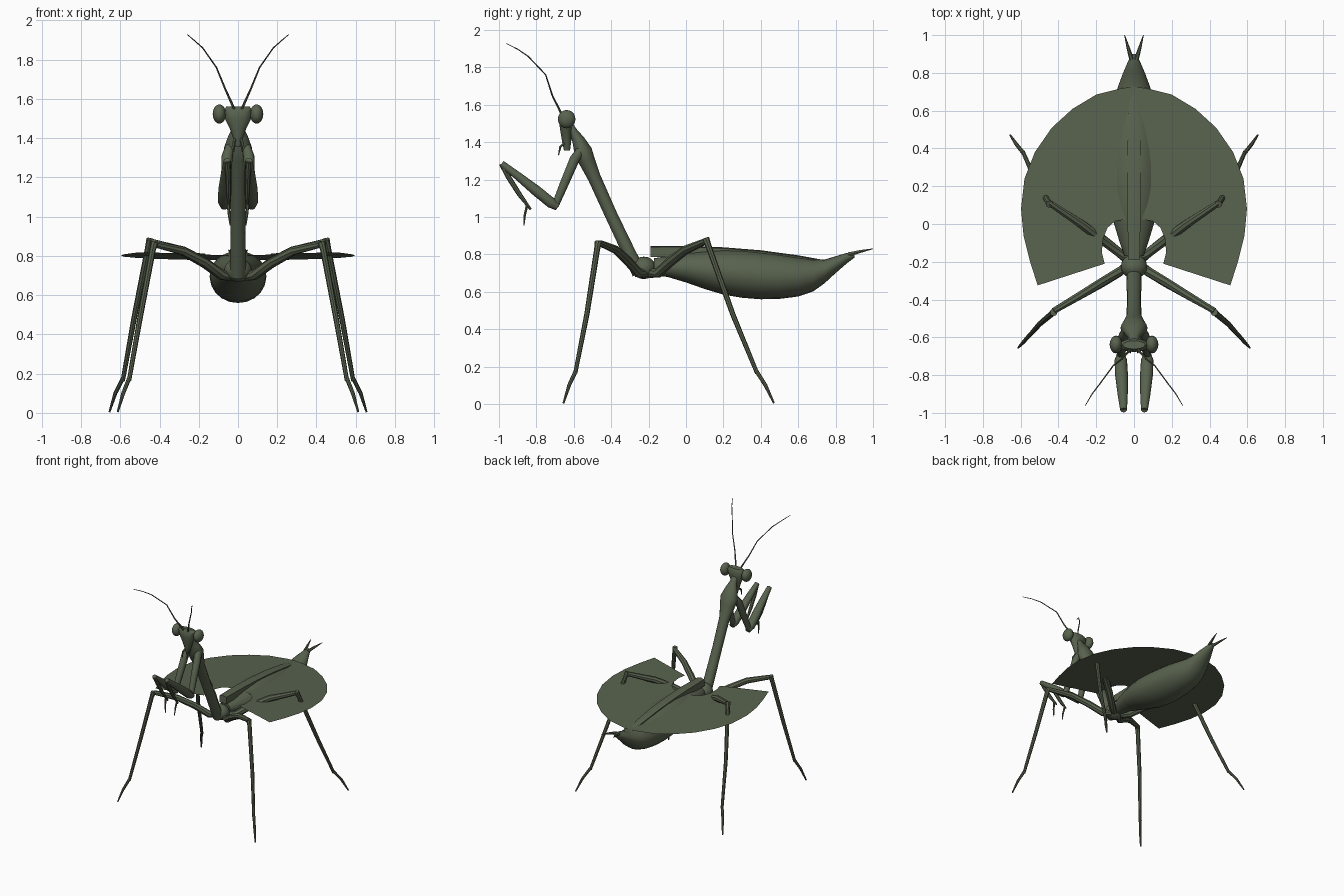
import bpy, bmesh, math
from mathutils import Vector

green = bpy.data.materials.new("olive_green")
green.diffuse_color = (0.098, 0.122, 0.076, 1)


def finish(name, bm, angle=40):
    bmesh.ops.recalc_face_normals(bm, faces=bm.faces)
    me = bpy.data.meshes.new(name)
    bm.to_mesh(me)
    bm.free()
    ob = bpy.data.objects.new(name, me)
    bpy.context.collection.objects.link(ob)
    me.materials.append(green)
    bpy.ops.object.select_all(action='DESELECT')
    ob.select_set(True)
    bpy.context.view_layer.objects.active = ob
    bpy.ops.object.shade_smooth_by_angle(angle=math.radians(angle))
    return ob


def loft(name, stations, sides=10, upright=False):
    """Skin elliptical rings; each station is (x, y, z, side radius, other radius)."""
    pts = [Vector(s[:3]) for s in stations]
    bm = bmesh.new()
    rings = []
    for i, s in enumerate(stations):
        d = (pts[min(i + 1, len(pts) - 1)] - pts[max(i - 1, 0)]).normalized()
        if upright:
            d = Vector((0, 1, 0))
        u = (Vector((1, 0, 0)) - d * d.x).normalized()
        v = d.cross(u)
        ring = []
        for k in range(sides):
            a = 2 * math.pi * k / sides
            ring.append(bm.verts.new(pts[i] + u * s[3] * math.cos(a) + v * s[-1] * math.sin(a)))
        rings.append(ring)
    for a, b in zip(rings, rings[1:]):
        for k in range(sides):
            j = (k + 1) % sides
            bm.faces.new((a[k], a[j], b[j], b[k]))
    bm.faces.new(rings[0][::-1])
    bm.faces.new(rings[-1])
    return finish(name, bm)


def ball(name, loc, scale):
    bm = bmesh.new()
    bmesh.ops.create_uvsphere(bm, u_segments=16, v_segments=10, radius=1)
    for v in bm.verts:
        v.co = Vector(loc) + Vector(c * s for c, s in zip(v.co, scale))
    return finish(name, bm)


def pair(name, stations, sides=8):
    for side, s in (("right", 1), ("left", -1)):
        loft(f"{name}_{side}", [(s * p[0],) + tuple(p[1:]) for p in stations], sides)


# Abdomen: y, bottom, top, half width
abdomen = [(-.17, .685, .78, .05), (-.1, .68, .79, .075), (0, .65, .808, .105),
           (.1, .615, .818, .13), (.2, .585, .825, .143), (.3, .568, .822, .145),
           (.4, .56, .812, .142), (.5, .562, .80, .135), (.6, .575, .785, .12),
           (.68, .602, .772, .1), (.74, .645, .772, .08), (.8, .70, .79, .058),
           (.86, .752, .808, .032), (.9, .782, .81, .014)]
loft("abdomen", [(0, y, (a + b) / 2, w, (b - a) / 2) for y, a, b, w in abdomen], 20, True)
pair("tail_prong", [(.012, .87, .8, .013), (.03, .93, .815, .009), (.05, 1.0, .83, .002)], 6)

# Thorax
ball("thorax", (0, -.225, .728), (.07, .065, .06))
loft("long_thorax", [(0, -.25, .7, .04), (0, -.3, .80, .04, .036), (0, -.4, 1.01, .037, .034),
                     (0, -.49, 1.21, .04, .036), (0, -.53, 1.30, .06, .045),
                     (0, -.55, 1.35, .072, .05), (0, -.575, 1.41, .05, .035),
                     (0, -.60, 1.455, .028, .022), (0, -.63, 1.50, .025, .02)], 14)

# Folded forewings forming a ridge on the back
bm = bmesh.new()
rings = []
for y, top, w in ((-.19, .845, .03), (.0, .846, .034), (.2, .838, .034),
                  (.4, .822, .034), (.6, .795, .03), (.75, .768, .018)):
    section = ((-w, top - .06), (-w, top - .006), (0, top), (w, top - .006), (w, top - .06))
    rings.append([bm.verts.new((x, y, z)) for x, z in section])
for a, b in zip(rings, rings[1:]):
    for k in range(5):
        bm.faces.new((a[k], a[(k + 1) % 5], b[(k + 1) % 5], b[k]))
bm.faces.new(rings[0])
bm.faces.new(rings[-1])
finish("folded_forewings", bm, 30)

# Spread hind wings: thin sheets sloping gently down to the rear
outline = [(.155, -.21), (.51, -.325), (.55, -.2), (.585, -.06), (.598, .08), (.58, .24),
           (.525, .38), (.435, .51), (.325, .61), (.2, .685), (.06, .72), (0, .725),
           (0, .03), (.10, .015), (.14, -.02), (.165, -.08), (.17, -.15)]
for side, s in (("right", 1), ("left", -1)):
    bm = bmesh.new()
    loop = [bm.verts.new((s * x, y, .805 - .038 * y)) for x, y in outline]
    face = bm.faces.new(loop if s > 0 else loop[::-1])
    bmesh.ops.triangulate(bm, faces=[face])
    finish(f"hind_wing_{side}", bm)

# Walking legs
pair("front_femur", [(.03, -.22, .70, .026), (.08, -.255, .70, .026), (.17, -.31, .765, .025),
                     (.28, -.375, .825, .022), (.425, -.46, .86, .017)])
pair("front_shin", [(.425, -.468, .868, .02), (.435, -.475, .83, .016), (.50, -.53, .48, .014),
                    (.555, -.592, .165, .011)])
pair("front_foot", [(.555, -.59, .175, .011), (.585, -.625, .10, .01), (.613, -.655, .005, .005)])
pair("rear_femur", [(.03, -.19, .70, .026), (.08, -.15, .70, .026), (.17, -.08, .765, .027),
                    (.28, 0, .825, .024), (.445, .11, .872, .017)])
pair("rear_shin", [(.447, .105, .885, .02), (.458, .122, .84, .016), (.53, .25, .48, .014),
                   (.587, .38, .165, .011)])
pair("rear_foot", [(.587, .377, .175, .011), (.625, .425, .10, .01), (.655, .47, .005, .005)])

# Grasping arms
pair("arm_upper", [(.04, -.56, 1.36, .024), (.055, -.595, 1.31, .028), (.062, -.65, 1.18, .025),
                   (.07, -.70, 1.06, .02)], 10)
pair("arm_forearm", [(.07, -.685, 1.052, .02), (.07, -.72, 1.075, .033, .03),
                     (.066, -.80, 1.14, .034, .03), (.06, -.90, 1.22, .027, .023),
                     (.055, -.985, 1.285, .018)], 10)
pair("arm_claw", [(.055, -.985, 1.285, .015), (.05, -.95, 1.215, .014), (.048, -.89, 1.12, .013),
                  (.045, -.83, 1.04, .006)])
pair("arm_tip", [(.05, -.85, 1.06, .008), (.045, -.862, 1.01, .007), (.04, -.866, .955, .003)], 6)

# Head: wedge narrowing to the chin
loft("head", [(0, -.64, 1.56, .06, .022), (0, -.642, 1.54, .078, .036), (0, -.642, 1.50, .068, .036),
              (0, -.64, 1.45, .042, .03), (0, -.638, 1.40, .025, .024),
              (0, -.636, 1.355, .012, .016)], 12)
for side, s in (("right", 1), ("left", -1)):
    ball(f"eye_{side}", (s * .095, -.638, 1.523), (.034, .047, .049))
pair("mouth_feeler", [(.012, -.645, 1.40, .008), (.022, -.672, 1.375, .007),
                      (.02, -.682, 1.33, .003)], 6)
pair("antenna", [(.02, -.665, 1.55, .007), (.065, -.715, 1.65, .005), (.11, -.75, 1.76, .004),
                 (.18, -.845, 1.86, .0035), (.222, -.90, 1.897, .003), (.257, -.96, 1.927, .002)], 6)
